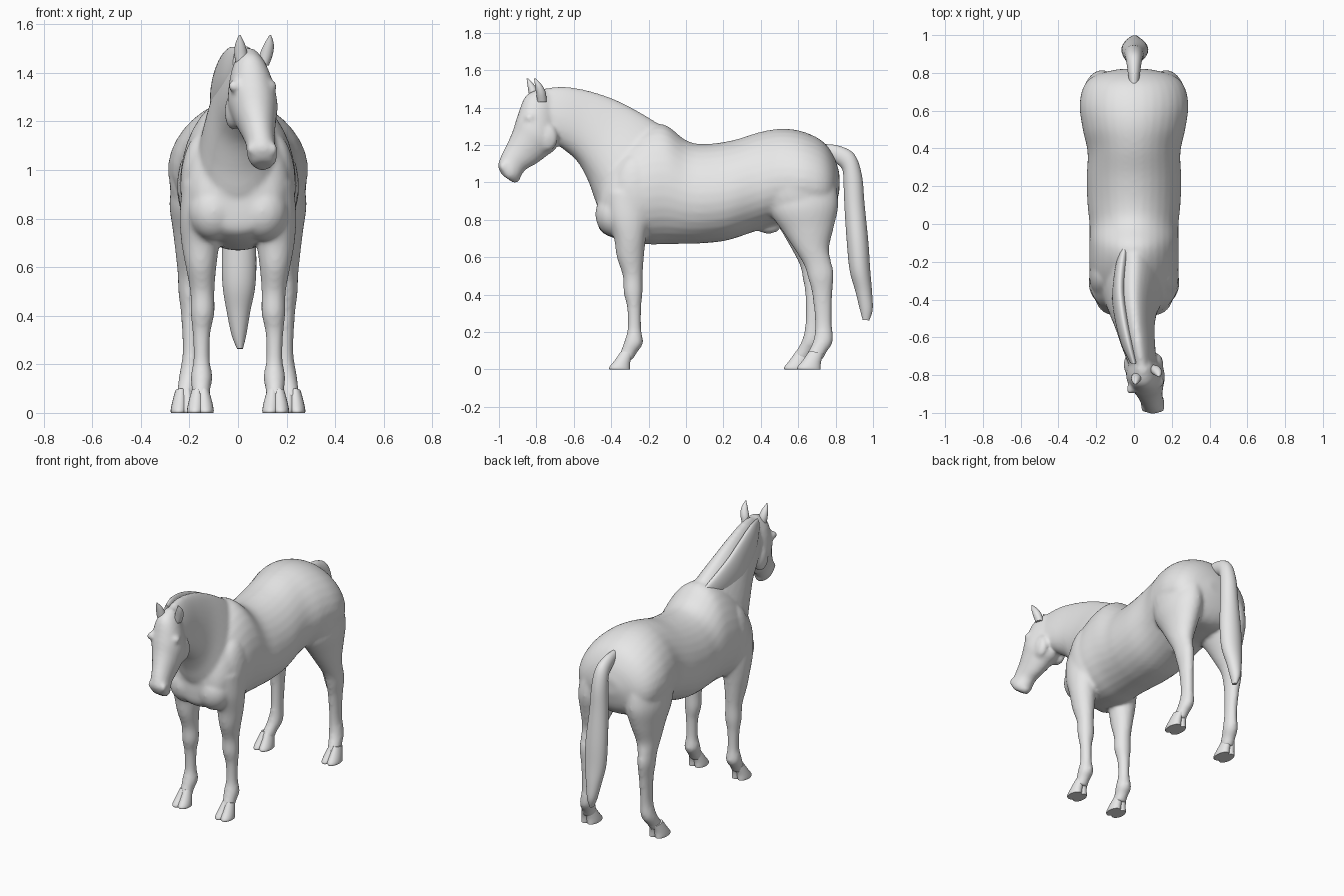
import bpy, bmesh, math
from mathutils import Vector, Matrix

grey = bpy.data.materials.new("light_grey")
grey.diffuse_color = (0.8, 0.8, 0.8, 1)


def spline(a, b, c, d, t):
    return [0.5 * (2 * q + (r - p) * t + (2 * p - 5 * q + 4 * r - s) * t * t
                   + (3 * q - p - 3 * r + s) * t ** 3) for p, q, r, s in zip(a, b, c, d)]


def loft(bm, rows, taper=0.0, sides=32, steps=5):
    """Rows of (x, edge1 y, edge1 z, edge2 y, edge2 z, half width) joined by a smooth skin."""
    n, fine = len(rows), []
    for i in range(n - 1):
        quad = [rows[max(i - 1, 0)], rows[i], rows[i + 1], rows[min(i + 2, n - 1)]]
        fine += [spline(*quad, k / steps) for k in range(steps)]
    fine.append(rows[-1])
    rings = []
    for x, y1, z1, y2, z2, w in fine:
        c = Vector((x, (y1 + y2) / 2, (z1 + z2) / 2))
        v = Vector((0, (y1 - y2) / 2, (z1 - z2) / 2))
        ring = []
        for k in range(sides):
            a = 2 * math.pi * k / sides
            wide = max(w, 0.002) * math.sin(a) * (1 - taper * math.cos(a))
            ring.append(bm.verts.new(c + v * math.cos(a) + Vector((wide, 0, 0))))
        rings.append(ring)
    faces = [bm.faces.new(rings[0][::-1]), bm.faces.new(rings[-1])]
    for r, q in zip(rings, rings[1:]):
        for k in range(sides):
            j = (k + 1) % sides
            faces.append(bm.faces.new((r[k], r[j], q[j], q[k])))
    bmesh.ops.recalc_face_normals(bm, faces=faces)


def ball(bm, centre, radii):
    m = Matrix.Translation(centre) @ Matrix.Diagonal((*radii, 1))
    bmesh.ops.create_uvsphere(bm, u_segments=24, v_segments=16, radius=1, matrix=m)


def finish(bm, name):
    me = bpy.data.meshes.new(name)
    bm.to_mesh(me)
    bm.free()
    me.materials.append(grey)
    me.polygons.foreach_set("use_smooth", [True] * len(me.polygons))
    me.set_sharp_from_angle(angle=math.radians(50))
    ob = bpy.data.objects.new(name, me)
    bpy.context.collection.objects.link(ob)
    return ob


# trunk, from chest to rump
trunk = [(0, -.475, .98, -.475, .82, .08), (0, -.44, 1.08, -.46, .745, .16),
         (0, -.38, 1.18, -.38, .70, .21), (0, -.25, 1.28, -.22, .67, .235),
         (0, -.12, 1.31, -.1, .67, .235), (0, 0, 1.225, 0, .672, .235),
         (0, .1, 1.205, .1, .675, .245), (0, .25, 1.225, .22, .69, .25),
         (0, .4, 1.27, .36, .735, .245), (0, .52, 1.287, .48, .775, .27),
         (0, .63, 1.27, .62, .78, .287), (0, .73, 1.22, .73, .79, .265),
         (0, .79, 1.14, .79, .85, .20), (0, .82, 1.05, .82, .95, .08)]
# neck, turning slightly to one side
neck = [(0, -.03, 1.23, -.40, .78, .19), (0, -.18, 1.335, -.475, .88, .16),
        (-.005, -.35, 1.43, -.52, 1.0, .125), (.005, -.5, 1.485, -.58, 1.11, .10),
        (.025, -.65, 1.512, -.66, 1.18, .085), (.045, -.78, 1.50, -.72, 1.22, .07)]
# head, from poll to lips
head = [(.045, -.77, 1.505, -.70, 1.40, .045), (.05, -.855, 1.465, -.68, 1.30, .08),
        (.06, -.90, 1.36, -.69, 1.19, .102), (.07, -.925, 1.28, -.74, 1.145, .088),
        (.082, -.955, 1.21, -.80, 1.10, .07), (.092, -.985, 1.15, -.86, 1.065, .06),
        (.1, -1.005, 1.09, -.89, 1.02, .062), (.102, -.985, 1.04, -.92, .998, .042)]
front_leg = [(.15, -.43, .95, -.2, .95, .08), (.155, -.42, .82, -.2, .80, .085),
             (.155, -.385, .7, -.215, .7, .078), (.152, -.37, .6, -.225, .6, .063),
             (.147, -.338, .5, -.232, .5, .05), (.146, -.333, .41, -.232, .41, .049),
             (.15, -.315, .33, -.24, .33, .037), (.15, -.312, .22, -.24, .22, .034),
             (.15, -.328, .155, -.23, .14, .045), (.152, -.348, .1, -.262, .09, .038),
             (.152, -.365, .06, -.285, .05, .04)]
hind_leg = [(.16, .45, 1.0, .8, 1.0, .10), (.17, .44, .86, .815, .88, .112),
            (.18, .515, .74, .79, .76, .088), (.19, .575, .65, .765, .65, .066),
            (.198, .63, .56, .775, .58, .05), (.2, .655, .48, .79, .51, .045),
            (.196, .675, .40, .782, .40, .038), (.194, .69, .25, .78, .25, .034),
            (.2, .682, .16, .785, .15, .042), (.212, .655, .1, .75, .09, .038),
            (.218, .635, .06, .73, .05, .04)]
# (x, y shape) of a hoof, lofted from coronet to sole
hoof = [(0, .065, .1, .0, .085, .036), (0, .03, .05, -.013, .04, .05),
        (0, .0, .012, -.015, .01, .055), (0, .002, 0, -.015, 0, .05)]


def stride(rows, side):
    """Hind leg on the -x side stands a little further forward."""
    k = 0.075 if side < 0 else 0
    return [(x * side, a - k * max(0, 1 - z / .8), z, b - k * max(0, 1 - w / .8), w, h)
            for x, a, z, b, w, h in rows]


def make_hoof(name, x, toe, heel):
    """Two overlapping toes leave a notch at the front."""
    bm = bmesh.new()
    for dx in (-.021, .021):
        rows = [(x + dx * (.6 + .4 * (1 - z1 / .1)), toe + dy, z1, heel + dh, z2, w * .64)
                for _, dy, z1, dh, z2, w in hoof]
        loft(bm, rows, sides=20, steps=3)
    finish(bm, name)


# body skin: all parts blended together
bm = bmesh.new()
loft(bm, trunk, 0.1)
loft(bm, neck, 0.3)
loft(bm, head, -0.05)
for s in (-1, 1):
    loft(bm, [(x * s, *r) for x, *r in front_leg])
    loft(bm, stride(hind_leg, s))
    ball(bm, (.10 * s, -.385, .83), (.105, .10, .12))       # breast muscle
    ball(bm, (.15 * s, -.27, .93), (.088, .13, .22))        # shoulder
    ball(bm, (.165 * s, .60, .96), (.118, .19, .2))         # thigh
    ball(bm, (.06 + .078 * s, -.855 + .02 * s, 1.345), (.022, .028, .024))  # brow
    ball(bm, (.1 + .045 * s, -.975, 1.085), (.018, .022, .026))             # nostril
    ball(bm, (.05 + .07 * s, -.745, 1.24), (.035, .06, .075))               # jaw
ball(bm, (.1, -.915, 1.02), (.036, .03, .022))              # chin
ball(bm, (0, .44, .77), (.04, .07, .045))                   # underside fold
body = finish(bm, "body")
rm = body.modifiers.new("blend", 'REMESH')
rm.mode = 'VOXEL'
rm.voxel_size = 0.011
rm.use_smooth_shade = True
sm = body.modifiers.new("soften", 'SMOOTH')
sm.factor = 0.5
sm.iterations = 7

# hooves
for s, label in ((-1, "left"), (1, "right")):
    make_hoof("front_hoof_" + label, .155 * s, -.41, -.285)
    make_hoof("hind_hoof_" + label, .222 * s, .595 if s > 0 else .525,
              .735 if s > 0 else .665)

# tail
bm = bmesh.new()
loft(bm, [(0, .74, 1.205, .74, 1.13, .025), (0, .82, 1.195, .79, 1.11, .033),
          (0, .90, 1.15, .835, 1.07, .042), (0, .94, 1.04, .842, 1.0, .05),
          (.0, .955, .88, .848, .86, .058), (.004, .975, .68, .86, .68, .07),
          (.004, .985, .53, .875, .53, .068), (.002, .995, .41, .905, .42, .048),
          (.004, .998, .32, .93, .32, .03), (.008, .98, .262, .945, .265, .012)])
finish(bm, "tail")

# mane, lying over the -x side of the crest
bm = bmesh.new()
loft(bm, [(-.03, -.06, 1.25, -.10, 1.20, .01), (-.06, -.17, 1.325, -.25, 1.18, .035),
          (-.075, -.33, 1.41, -.42, 1.2, .04), (-.06, -.48, 1.47, -.53, 1.25, .04),
          (-.03, -.63, 1.505, -.65, 1.32, .035), (.0, -.74, 1.50, -.73, 1.40, .02)], 0.15)
finish(bm, "mane")

# ears
for name, x, y, lean in (("ear_left", .015, -.815, -.008), ("ear_right", .105, -.775, .028)):
    bm = bmesh.new()
    loft(bm, [(x, y - .02, 1.43, y + .03, 1.43, .022),
              (x + lean * .4, y - .025, 1.47, y + .025, 1.48, .027),
              (x + lean * .8, y - .032, 1.515, y + .005, 1.52, .02),
              (x + lean, y - .037, 1.556, y - .03, 1.556, .003)], sides=16)
    finish(bm, name)
